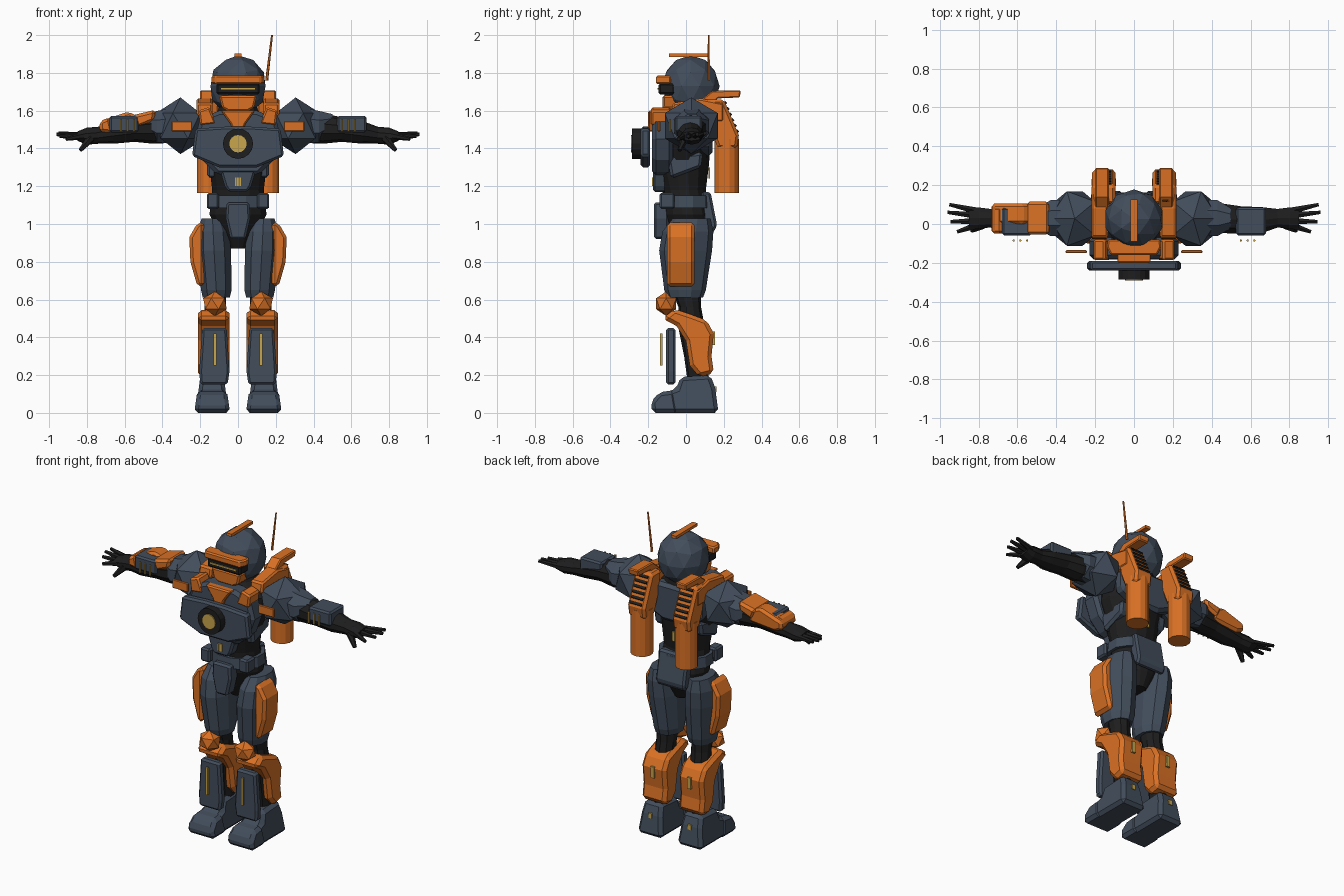
import bpy, bmesh, math
from mathutils import Vector, Matrix


def material(name, rgb):
    m = bpy.data.materials.new(name)
    m.diffuse_color = (*rgb, 1)
    return m


SLATE = material("slate armour", (0.054, 0.074, 0.105))
BLACK = material("black suit", (0.013, 0.013, 0.014))
ORANGE = material("orange armour", (0.70, 0.165, 0.018))
GOLD = material("gold lights", (0.58, 0.38, 0.075))


def finish(name, bm, mat, mirror=False, bevel=0.0):
    bmesh.ops.recalc_face_normals(bm, faces=bm.faces)
    mesh = bpy.data.meshes.new(name)
    bm.to_mesh(mesh)
    bm.free()
    mesh.materials.append(mat)
    ob = bpy.data.objects.new(name, mesh)
    bpy.context.collection.objects.link(ob)
    if bevel:
        b = ob.modifiers.new("bevel", 'BEVEL')
        b.width, b.segments = bevel, 1
        b.limit_method = 'ANGLE'
        b.angle_limit = math.radians(40)
    if mirror:
        ob.modifiers.new("mirror", 'MIRROR').use_clip = False
    return ob


def skin(bm, rings):
    """Join rings of points into a closed tube."""
    vs = [[bm.verts.new(p) for p in r] for r in rings]
    n = len(vs[0])
    for a, b in zip(vs, vs[1:]):
        for i in range(n):
            j = (i + 1) % n
            bm.faces.new((a[i], a[j], b[j], b[i]))
    bm.faces.new(vs[0][::-1])
    bm.faces.new(vs[-1])


def prism(name, axis, pts, lo, hi, mat, mirror=False, bevel=0.0, warp=None):
    """Extrude an outline: axis x takes (y,z), axis y (x,z), axis z (x,y)."""
    place = {'x': lambda t, a, b: Vector((t, a, b)),
             'y': lambda t, a, b: Vector((a, t, b)),
             'z': lambda t, a, b: Vector((a, b, t))}[axis]
    bm = bmesh.new()
    skin(bm, [[place(t, a, b) for a, b in pts] for t in (lo, hi)])
    if warp:
        for v in bm.verts:
            warp(v.co)
    return finish(name, bm, mat, mirror, bevel)


def box(name, x, y, z, mat, mirror=False, bevel=0.0):
    pts = [(x[0], z[0]), (x[1], z[0]), (x[1], z[1]), (x[0], z[1])]
    return prism(name, 'y', pts, y[0], y[1], mat, mirror, bevel)


def loft(name, axis, sections, mat, n=10, mirror=False):
    """Sections are (position, centre a, centre b, radius a, radius b)."""
    rings = []
    for t, a, b, ra, rb in sections:
        ring = []
        for i in range(n):
            u = 2 * math.pi * (i + 0.5) / n
            p, q = a + ra * math.cos(u), b + rb * math.sin(u)
            ring.append((p, q, t) if axis == 'z' else (t, p, q))
        rings.append(ring)
    bm = bmesh.new()
    skin(bm, rings)
    return finish(name, bm, mat, mirror)


def rod(name, p, q, r1, r2, mat, n=8, mirror=False):
    p, q = Vector(p), Vector(q)
    rot = (q - p).to_track_quat('Z', 'Y').to_matrix().to_4x4()
    bm = bmesh.new()
    bmesh.ops.create_cone(bm, cap_ends=True, segments=n, radius1=r1, radius2=r2,
                          depth=(q - p).length, matrix=Matrix.Translation((p + q) / 2) @ rot)
    return finish(name, bm, mat, mirror)


def ball(name, centre, scale, mat, sub=1, mirror=False):
    bm = bmesh.new()
    bmesh.ops.create_icosphere(bm, subdivisions=sub, radius=1,
                               matrix=Matrix.Translation(centre) @ Matrix.Diagonal((*scale, 1)))
    return finish(name, bm, mat, mirror)


def sym(half):
    """Complete an outline from its right half."""
    return half + [(-a, b) for a, b in reversed(half)]


# Helmet
ball("helmet", (0, 0.025, 1.73), (0.153, 0.153, 0.163), SLATE, 2)
box("helmet_crest", (-0.018, 0.018), (-0.09, 0.125), (1.885, 1.902), ORANGE)
prism("brow", 'z', sym([(0.135, -0.08), (0.14, -0.12), (0.12, -0.16)]), 1.742, 1.785, ORANGE, bevel=0.008)
box("visor", (-0.115, 0.115), (-0.145, -0.06), (1.685, 1.745), BLACK, bevel=0.01)
box("visor_light", (-0.09, 0.09), (-0.15, -0.144), (1.712, 1.72), GOLD)
prism("face_guard", 'y', sym([(0.1, 1.68), (0.085, 1.615), (0.05, 1.595)]), -0.125, -0.03, ORANGE, bevel=0.01)
rod("antenna", (0.152, 0.12, 1.76), (0.18, 0.12, 2.0), 0.008, 0.005, ORANGE, 6)

# Torso
loft("body_suit", 'z', [
    (0.87, 0, 0.02, 0.05, 0.06), (0.95, 0, 0.02, 0.1, 0.1), (1.05, 0, 0.01, 0.155, 0.125),
    (1.18, 0, -0.01, 0.14, 0.115), (1.3, 0, -0.02, 0.155, 0.14), (1.42, 0, -0.02, 0.2, 0.15),
    (1.53, 0, -0.01, 0.2, 0.14), (1.6, 0, 0.02, 0.11, 0.1), (1.68, 0, 0.03, 0.08, 0.08)], BLACK, 14)
prism("upper_chest", 'y', sym([(0.1, 1.6), (0.2, 1.56), (0.23, 1.45), (0.19, 1.34), (0.11, 1.26)]),
      -0.18, -0.07, SLATE, bevel=0.02)
prism("upper_back", 'y', sym([(0.1, 1.59), (0.2, 1.55), (0.2, 1.42), (0.07, 1.36)]),
      0.06, 0.14, SLATE, bevel=0.02)
prism("rib_guard", 'x', [(-0.1, 1.36), (0.09, 1.38), (0.08, 1.3), (-0.08, 1.24)],
      0.1, 0.165, SLATE, mirror=True, bevel=0.015)
prism("chest_plate", 'y', sym([(0.07, 1.515), (0.225, 1.505), (0.243, 1.36), (0.1, 1.3)]),
      -0.24, -0.19, SLATE, bevel=0.012)
rod("reactor_ring", (0, -0.285, 1.425), (0, -0.2, 1.425), 0.08, 0.08, BLACK, 16)
rod("reactor_light", (0, -0.292, 1.425), (0, -0.284, 1.425), 0.046, 0.046, GOLD, 16)
prism("neck_guard", 'y', sym([(0.09, 1.6), (0.04, 1.53), (0.025, 1.49)]), -0.2, -0.1, ORANGE, bevel=0.008)
prism("chest_strip", 'y', [(0.115, 1.53), (0.2, 1.52), (0.21, 1.6), (0.15, 1.62)],
      -0.185, -0.08, ORANGE, mirror=True, bevel=0.01)
prism("abdomen_plate", 'y', sym([(0.1, 1.3), (0.07, 1.2), (0.05, 1.17)]), -0.175, -0.08, SLATE, bevel=0.012)
for x in (-0.011, 0, 0.011):
    box("abdomen_light", (x - 0.004, x + 0.004), (-0.181, -0.174), (1.2, 1.245), GOLD)
box("spine_light", (-0.01, 0.01), (0.118, 0.126), (1.24, 1.3), GOLD)

# Belt, front flap and back skirt
loft("belt", 'z', [(1.085, 0, 0, 0.17, 0.145), (1.15, 0, 0, 0.165, 0.14)], SLATE, 12)
box("belt_pouch", (0.1, 0.165), (-0.14, -0.06), (1.08, 1.165), SLATE, True, 0.01)
prism("front_flap", 'y', sym([(0.06, 1.115), (0.065, 1.03), (0.04, 0.92)]), -0.17, -0.09, SLATE, bevel=0.012)
prism("back_skirt", 'x', [(0.08, 1.17), (0.13, 1.17), (0.165, 0.99), (0.14, 0.95), (0.09, 1.0)],
      -0.1, 0.1, SLATE, bevel=0.012)

# Shoulders and back thrusters
ball("shoulder_guard", (0.305, 0.028, 1.52), (0.145, 0.165, 0.15), SLATE, mirror=True)
box("shoulder_badge", (0.243, 0.352), (-0.15, -0.135), (1.49, 1.545), ORANGE, True, 0.004)
prism("shoulder_strap", 'x', [(-0.08, 1.58), (-0.07, 1.64), (0.08, 1.665), (0.2, 1.64), (0.2, 1.54), (0, 1.54)],
      0.135, 0.22, ORANGE, True, 0.01)
prism("thruster_mount", 'x', [(0.1, 1.66), (0.2, 1.66), (0.28, 1.47), (0.27, 1.4), (0.17, 1.4), (0.13, 1.5)],
      0.095, 0.215, ORANGE, True, 0.015)
rod("thruster", (0.155, 0.215, 1.165), (0.155, 0.215, 1.45), 0.065, 0.065, ORANGE, 14, True)
prism("thruster_fin", 'x', [(0.07, 1.65), (0.14, 1.705), (0.29, 1.708), (0.285, 1.67), (0.17, 1.665), (0.13, 1.63)],
      0.13, 0.2, ORANGE, True, 0.006)
for i in range(6):
    y, z = 0.208 + i * 0.0125, 1.64 - i * 0.03
    rod("cooling_slat", (0.115, y, z), (0.195, y, z), 0.011, 0.011, BLACK, 4, True)

# Arms
loft("arm_suit", 'x', [
    (0.34, 0.03, 1.52, 0.09, 0.09), (0.45, 0.03, 1.505, 0.08, 0.08), (0.55, 0.02, 1.5, 0.075, 0.065),
    (0.66, 0.02, 1.485, 0.07, 0.06), (0.74, 0.03, 1.47, 0.05, 0.045), (0.8, 0.03, 1.465, 0.058, 0.045),
    (0.85, 0.03, 1.465, 0.058, 0.025)], BLACK, 10, True)
loft("upper_arm_guard", 'x', [
    (0.36, 0.03, 1.52, 0.1, 0.1), (0.43, 0.03, 1.515, 0.1, 0.09), (0.5, 0.03, 1.54, 0.055, 0.045)],
    SLATE, 8, True)
box("wrist_plate", (0.525, 0.68), (-0.058, 0.085), (1.485, 1.572), SLATE, True, 0.01)
for x in (0.55, 0.585, 0.62):
    rod("wrist_light", (x, -0.085, 1.49), (x, -0.085, 1.555), 0.006, 0.006, GOLD, 6, True)
prism("gauntlet", 'y', [(-0.735, 1.495), (-0.73, 1.545), (-0.58, 1.595), (-0.53, 1.57), (-0.5, 1.49), (-0.68, 1.475)],
      0.0, 0.105, ORANGE, bevel=0.015)
prism("gauntlet_cuff", 'y', [(-0.735, 1.49), (-0.73, 1.545), (-0.68, 1.565), (-0.66, 1.48)],
      -0.05, 0.09, ORANGE, bevel=0.015)
prism("elbow_guard", 'y', [(-0.56, 1.575), (-0.435, 1.605), (-0.445, 1.545), (-0.53, 1.51)],
      -0.055, 0.115, ORANGE, bevel=0.015)

# Hands
for y0, x1, y1, z1 in ((0.07, 0.95, 0.1, 1.48), (0.045, 0.96, 0.06, 1.475),
                       (0.015, 0.945, 0.012, 1.465), (-0.01, 0.91, -0.04, 1.45)):
    rod("finger", (0.82, y0, 1.467), (x1, y1, z1), 0.019, 0.01, BLACK, 6, True)
rod("thumb", (0.78, -0.005, 1.455), (0.835, -0.035, 1.39), 0.024, 0.011, BLACK, 6, True)

# Legs
loft("thigh_guard", 'z', [
    (0.61, 0.115, -0.005, 0.075, 0.095), (0.65, 0.115, -0.005, 0.085, 0.11), (0.86, 0.127, -0.002, 0.095, 0.14),
    (0.96, 0.132, 0.01, 0.088, 0.135), (1.03, 0.135, 0.03, 0.06, 0.1)], SLATE, 10, True)
prism("hip_guard", 'y', [(0.18, 1.01), (0.215, 1.005), (0.258, 0.93), (0.252, 0.8), (0.215, 0.67), (0.18, 0.67)],
      -0.1, 0.045, ORANGE, True, 0.016)
loft("leg_suit", 'z', [
    (0.12, 0.13, 0.07, 0.05, 0.055), (0.3, 0.13, 0.05, 0.055, 0.06), (0.45, 0.125, 0.03, 0.065, 0.07),
    (0.56, 0.12, 0.02, 0.06, 0.06), (0.66, 0.12, 0, 0.06, 0.08)], BLACK, 10, True)
ball("knee_guard", (0.122, -0.105, 0.578), (0.07, 0.062, 0.065), ORANGE, mirror=True)
prism("calf_guard", 'x', [
    (-0.125, 0.5), (-0.06, 0.55), (0.03, 0.52), (0.11, 0.49), (0.147, 0.42), (0.135, 0.3),
    (0.148, 0.21), (0.07, 0.19), (0.02, 0.25), (0.0, 0.38), (-0.05, 0.46)], 0.045, 0.212, ORANGE, True, 0.02)
box("calf_light", (0.115, 0.14), (0.13, 0.153), (0.36, 0.43), GOLD, True)
prism("shin_plate", 'y', [(0.055, 0.15), (0.2, 0.15), (0.205, 0.22), (0.19, 0.45), (0.06, 0.45), (0.045, 0.22)],
      -0.105, -0.055, SLATE, True, 0.012)
box("shin_light", (0.115, 0.13), (-0.137, -0.125), (0.25, 0.42), GOLD, True)


# Boots
def narrow_top(co):
    co.x = 0.137 + (co.x - 0.137) * (1 - 1.5 * co.z)


prism("boot", 'x', [(-0.14, 0), (-0.13, 0.1), (-0.05, 0.13), (-0.03, 0.19), (0.13, 0.2), (0.155, 0.13), (0.172, 0)],
      0.05, 0.225, SLATE, True, 0.02, narrow_top)
prism("toe_cap", 'x', [(-0.18, 0), (-0.185, 0.06), (-0.14, 0.11), (-0.06, 0.12), (-0.04, 0)],
      0.042, 0.232, SLATE, True, 0.02, narrow_top)
box("heel_light", (0.125, 0.148), (0.15, 0.162), (0.11, 0.14), GOLD, True)
